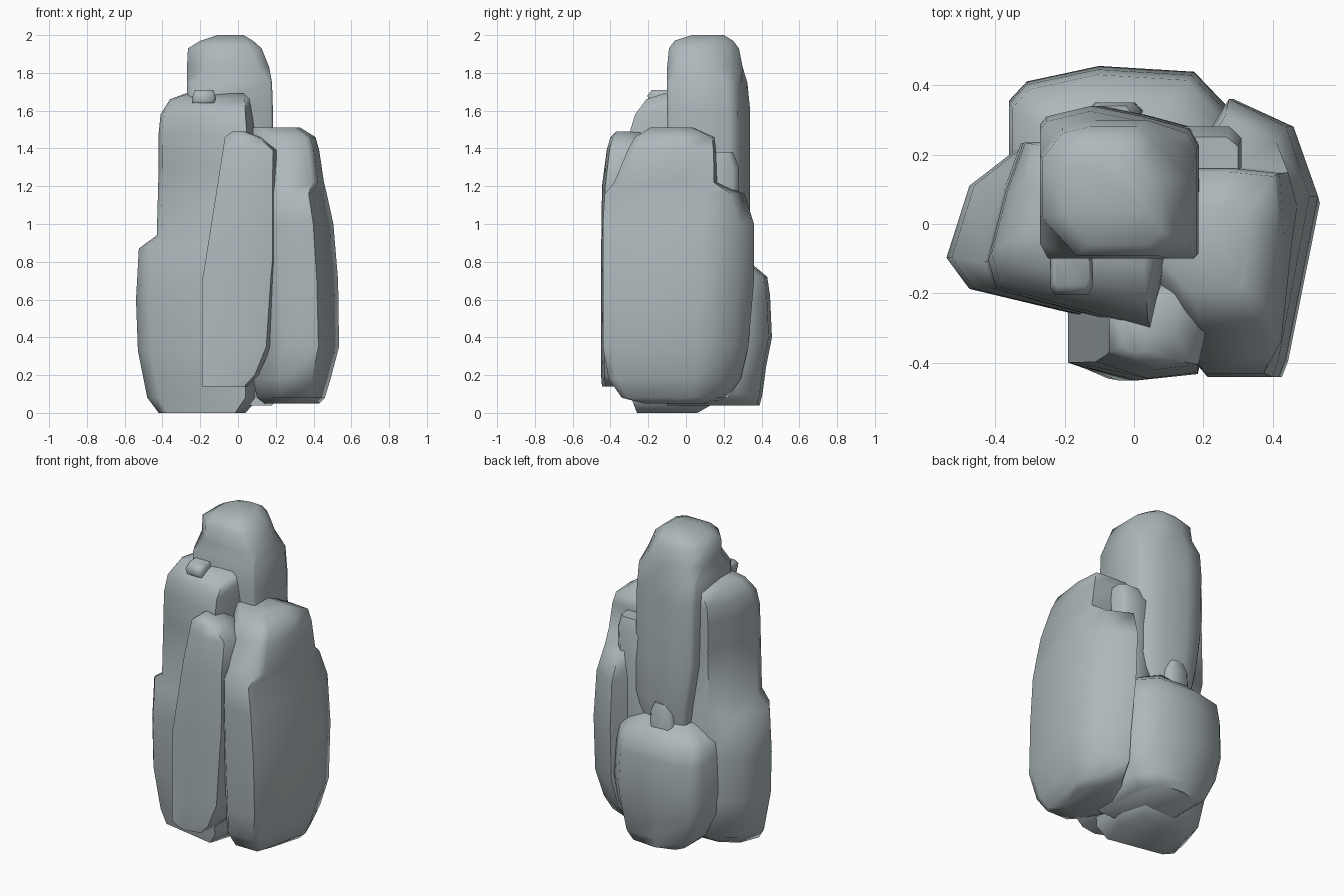
import bpy, bmesh, math

stone = bpy.data.materials.new("blue_grey_stone")
stone.diffuse_color = (0.42, 0.48, 0.50, 1)


def rock(name, plan, rings, top_plan=None, switch=9, angle=62):
    """Loft a plan outline (unit square) through rings of (z, x0, x1, y0, y1).
    Rings at or above the switch height use top_plan."""
    bm = bmesh.new()
    loops = []
    for z, x0, x1, y0, y1 in rings:
        outline = top_plan if z >= switch else plan
        loops.append([bm.verts.new((x0 + u * (x1 - x0), y0 + v * (y1 - y0), z)) for u, v in outline])
    n = len(plan)
    for a, b in zip(loops, loops[1:]):
        for i in range(n):
            j = (i + 1) % n
            bm.faces.new((a[i], a[j], b[j], b[i]))
    bm.faces.new(loops[0][::-1])
    bm.faces.new(loops[-1])
    bmesh.ops.recalc_face_normals(bm, faces=bm.faces)
    me = bpy.data.meshes.new(name)
    bm.to_mesh(me)
    bm.free()
    me.materials.append(stone)
    ob = bpy.data.objects.new(name, me)
    bpy.context.collection.objects.link(ob)
    bpy.ops.object.select_all(action='DESELECT')
    ob.select_set(True)
    bpy.context.view_layer.objects.active = ob
    bpy.ops.object.shade_smooth_by_angle(angle=math.radians(angle))
    return ob


block = [(0, .12), (.1, 0), (.9, 0), (1, .12), (1, .85), (.85, 1), (.15, 1), (0, .85)]

# left column with a ledge at mid height
rock("left_column",
     [(0, .38), (.1, .22), (.88, 0), (1, .55), (.9, 1), (.33, .96), (.1, .75)],
     [(0.00, -.42, .04, -.26, .06), (.08, -.48, .11, -.29, .20),
      (.33, -.53, .12, -.31, .24), (.60, -.54, .12, -.31, .25), (.87, -.525, .12, -.31, .25),
      (.94, -.43, .12, -.31, .25), (1.30, -.42, .12, -.31, .25), (1.48, -.42, .11, -.30, .25),
      (1.58, -.41, .10, -.27, .25), (1.66, -.36, .09, -.21, .24), (1.69, -.28, .07, -.12, .21)],
     [(0, .36), (.04, .22), (.88, 0), (1, .55), (.9, 1), (.19, .97), (.09, .7)], .9)

# tall back column forming the summit
rock("summit_column",
     [(0, .1), (.05, 0), (.97, 0), (1, .03), (1, .74), (.94, .85), (.65, .93), (.32, 1), (.04, .93), (0, .88)],
     [(.70, -.18, .12, .00, .30), (.95, -.22, .18, -.05, .34), (1.20, -.26, .19, -.09, .34),
      (1.60, -.27, .185, -.10, .34), (1.75, -.27, .18, -.10, .325), (1.83, -.27, .165, -.10, .30),
      (1.93, -.265, .125, -.09, .28), (1.97, -.20, .08, -.06, .25), (2.0, -.11, .03, .03, .20)],
     [(0, .3), (.25, 0), (.85, 0), (1, .12), (1, .6), (.85, .85), (.7, 1), (.35, 1), (.15, .95), (0, .75)], 1.8)

# big right-hand rock, stepping down at its back
rock("right_rock",
     [(0, .3), (.22, .08), (.34, 0), (.76, 0), (.80, .06), (1, .65), (.85, .9), (.48, 1), (.28, .82), (0, .6)],
     [(.05, .14, .43, -.22, .12), (.08, .10, .46, -.34, .22), (.18, .08, .49, -.41, .29),
      (.35, .08, .535, -.44, .33), (.70, .06, .53, -.44, .36), (1.00, .06, .505, -.44, .36),
      (1.16, .07, .47, -.43, .31), (1.22, .07, .455, -.38, .165), (1.39, .07, .43, -.31, .16),
      (1.46, .07, .41, -.27, .15), (1.51, .08, .33, -.19, .04)],
     [(0, .3), (.22, .08), (.34, 0), (.84, 0), (.92, .08), (1, .6), (.97, .97), (.6, 1), (.25, 1), (0, .9)], 1.2)

# leaning slab at the front
rock("front_slab",
     [(0, .17), (.48, 0), (.93, .06), (1, .4), (1, 1), (0, 1)],
     [(.14, -.19, .05, -.445, -.15), (.20, -.19, .11, -.45, -.15), (.35, -.19, .175, -.45, -.15),
      (.70, -.19, .20, -.45, -.15), (.82, -.17, .21, -.45, -.15), (1.20, -.11, .205, -.445, -.16),
      (1.39, -.08, .205, -.42, -.17), (1.46, -.07, .12, -.40, -.20), (1.49, -.03, .04, -.37, -.24)])

# low rock at the back
rock("back_rock",
     [(0, 0), (1, 0), (1, .75), (.82, .97), (.40, 1), (.08, .92), (0, .82)],
     [(.04, -.20, .18, -.10, .39), (.10, -.27, .24, -.10, .405), (.25, -.34, .28, -.10, .425),
      (.40, -.36, .29, -.10, .455), (.62, -.36, .28, -.10, .445), (.72, -.35, .26, -.10, .43),
      (.77, -.30, .20, -.05, .37), (.82, -.22, .12, 0, .32)])

# small wedged stones
rock("right_wedge", block, [(.7, .08, .29, .05, .27), (1.3, .08, .31, .06, .28), (1.38, .08, .30, .07, .25)])
rock("front_knob", block, [(1.64, -.24, -.12, -.19, .0), (1.68, -.24, -.12, -.205, .0), (1.71, -.23, -.13, -.18, .0)])
rock("back_knob", block, [(.70, -.14, .03, .20, .35), (.88, -.13, .02, .20, .35), (.94, -.10, -.01, .22, .34)])
